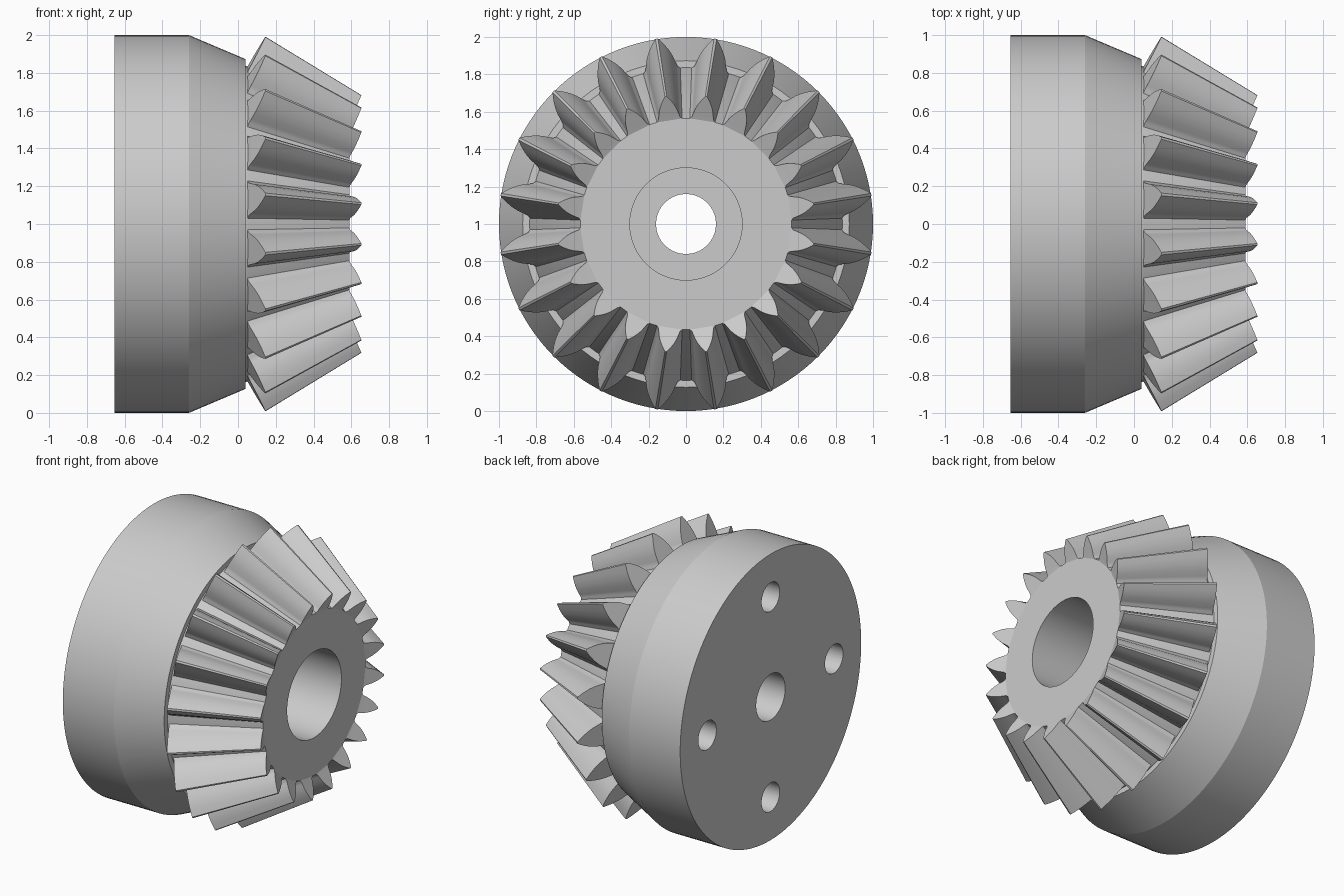
import bpy, bmesh, math
from mathutils import Matrix

cube = bpy.data.objects.get("Cube")
if cube:
    bpy.data.objects.remove(cube, do_unlink=True)

TEETH = 20
SEGMENTS = 120

steel = bpy.data.materials.new("plain grey steel")
steel.use_nodes = True
grey = (0.6, 0.6, 0.6, 1)
steel.diffuse_color = grey
steel.node_tree.nodes["Principled BSDF"].inputs["Base Color"].default_value = grey


def make_object(name, bm):
    bmesh.ops.recalc_face_normals(bm, faces=bm.faces)
    mesh = bpy.data.meshes.new(name)
    bm.to_mesh(mesh)
    bm.free()
    mesh.materials.append(steel)
    obj = bpy.data.objects.new(name, mesh)
    bpy.context.collection.objects.link(obj)
    return obj


def around_axis(x, radius, angle):
    """Point about the gear axis, which runs along x at height 1."""
    return (x, radius * math.sin(angle), 1 + radius * math.cos(angle))


def smooth(obj, degrees):
    bpy.ops.object.select_all(action='DESELECT')
    obj.select_set(True)
    bpy.context.view_layer.objects.active = obj
    bpy.ops.object.shade_smooth_by_angle(angle=math.radians(degrees))


# Hub: one closed profile of (x, radius), with collar, root cone and stepped bore
profile = [(-0.655, 0.16), (-0.655, 1), (-0.26, 1), (0.04, 0.873), (0.04, 0.836),
           (0.05, 0.834), (0.59, 0.565), (0.59, 0.3), (0, 0.3), (0, 0.16)]
bm = bmesh.new()
rings = [[bm.verts.new(around_axis(x, r, math.tau * i / SEGMENTS)) for i in range(SEGMENTS)]
         for x, r in profile]
for a, b in zip(rings, rings[1:] + rings[:1]):
    for i in range(SEGMENTS):
        j = (i + 1) % SEGMENTS
        bm.faces.new((a[i], a[j], b[j], b[i]))
hub = make_object("hub", bm)

# Four blind bolt holes in the back face
bm = bmesh.new()
for k in range(4):
    x, y, z = around_axis(-0.655, 0.7, k * math.pi / 2)
    place = Matrix.Translation((x, y, z)) @ Matrix.Rotation(math.pi / 2, 4, 'Y')
    bmesh.ops.create_cone(bm, cap_ends=True, segments=48, radius1=0.1, radius2=0.1,
                          depth=0.9, matrix=place)
cutter = make_object("bolt_hole_cutter", bm)
cut = hub.modifiers.new("bolt holes", 'BOOLEAN')
cut.operation = 'DIFFERENCE'
cut.solver = 'EXACT'
cut.object = cutter
bpy.context.view_layer.objects.active = hub
bpy.ops.object.modifier_apply(modifier=cut.name)
bpy.data.objects.remove(cutter, do_unlink=True)
smooth(hub, 20)

# Teeth: pointed arches tapering towards the front, (height share, half angle)
flank = [(-0.06, 7.2), (0, 6.9), (0.07, 5.9), (0.2, 5.3), (0.4, 4.5),
         (0.6, 3.4), (0.8, 2.0), (1, 0.4)]
section = [(t, -a) for t, a in flank] + [(t, a) for t, a in reversed(flank)]
ends = [((0.05, 0.834), (0.145, 1.003)), ((0.59, 0.565), (0.653, 0.69))]
bm = bmesh.new()
for k in range(TEETH):
    middle = math.tau * (k + 0.5) / TEETH
    loops = []
    for root, tip in ends:
        loops.append([bm.verts.new(around_axis(root[0] + t * (tip[0] - root[0]),
                                               root[1] + t * (tip[1] - root[1]),
                                               middle + math.radians(a)))
                      for t, a in section])
    back, front = loops
    count = len(section)
    for i in range(count):
        j = (i + 1) % count
        bm.faces.new((back[i], back[j], front[j], front[i]))
    # End faces as strips between the two flanks
    for loop in loops:
        for i in range(len(flank) - 1):
            bm.faces.new((loop[i], loop[i + 1], loop[-2 - i], loop[-1 - i]))
teeth = make_object("gear_teeth", bm)
smooth(teeth, 35)
